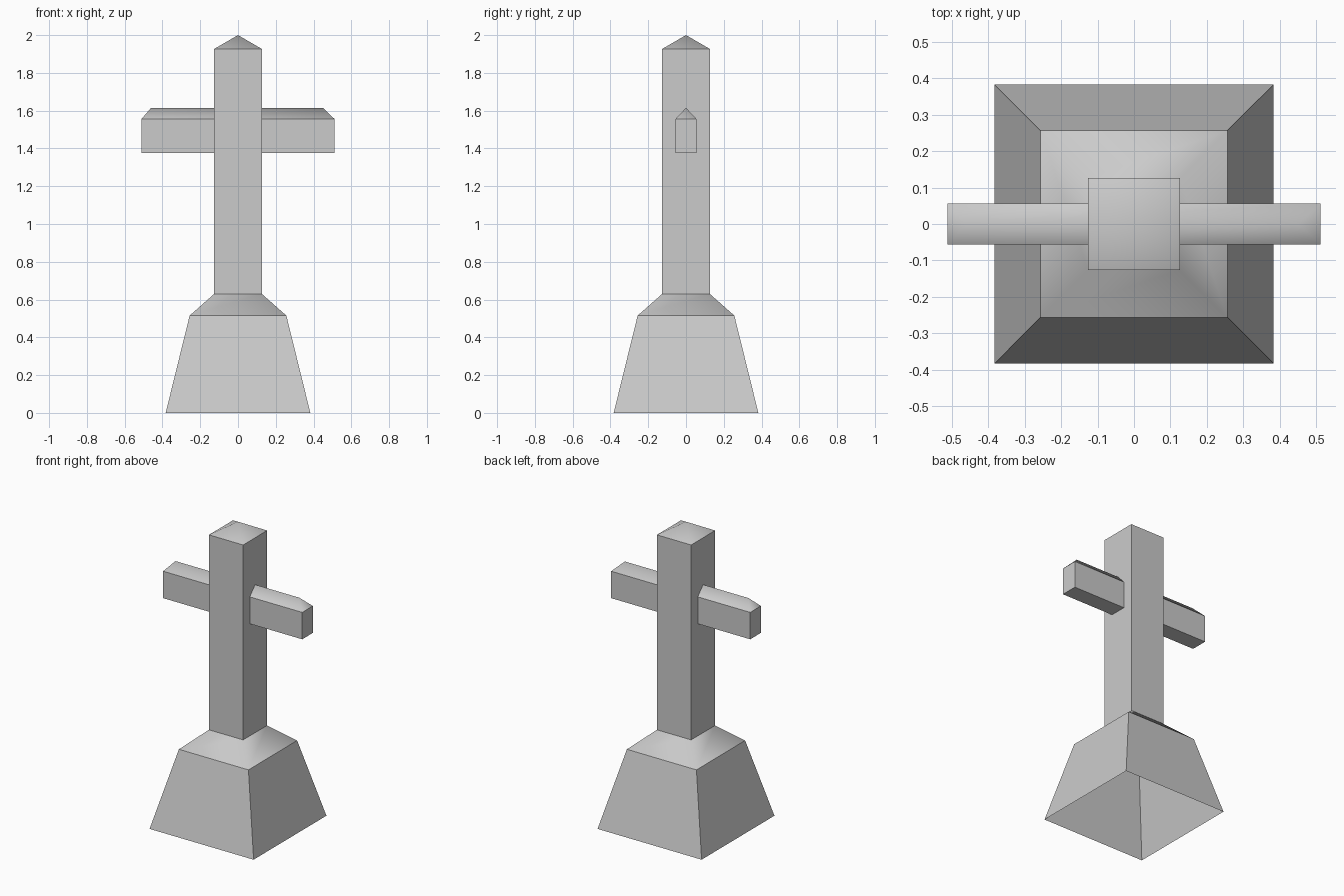
import bpy
import bmesh

if "Cube" in bpy.data.objects:
    bpy.data.objects.remove(bpy.data.objects["Cube"], do_unlink=True)

# One plain stone colour for everything
STONE = (0.6, 0.6, 0.6, 1)
stone = bpy.data.materials.new("grey stone")
stone.use_nodes = True
stone.diffuse_color = STONE
stone.node_tree.nodes["Principled BSDF"].inputs["Base Color"].default_value = STONE


def rectangle(bm, x, y, z):
    """Ring of four vertices, anticlockwise from above."""
    return [bm.verts.new((sx * x, sy * y, z))
            for sx, sy in ((-1, -1), (1, -1), (1, 1), (-1, 1))]


def bridge(bm, low, high):
    """Side faces between two rings."""
    for i in range(4):
        j = (i + 1) % 4
        bm.faces.new((low[i], low[j], high[j], high[i]))


def finish(bm, name):
    """Blend the sloping weathered faces softly; keep the walls flat and crisp."""
    bm.normal_update()
    for f in bm.faces:
        f.smooth = f.normal.z > 0.4
    for e in bm.edges:
        e.smooth = all(f.smooth for f in e.link_faces)
    mesh = bpy.data.meshes.new(name)
    bm.to_mesh(mesh)
    bm.free()
    mesh.materials.append(stone)
    obj = bpy.data.objects.new(name, mesh)
    bpy.context.collection.objects.link(obj)
    return obj


POST = 0.126
SHOULDER_TOP = 0.63

# Tapered plinth with sloping shoulder, open underneath
bm = bmesh.new()
rings = [rectangle(bm, h, h, z)
         for h, z in ((0.383, 0), (0.256, 0.515), (POST, SHOULDER_TOP))]
for low, high in zip(rings, rings[1:]):
    bridge(bm, low, high)
finish(bm, "plinth")

# Square post with a low pyramid cap
bm = bmesh.new()
foot = rectangle(bm, POST, POST, SHOULDER_TOP)
eave = rectangle(bm, POST, POST, 1.927)
bridge(bm, foot, eave)
peak = bm.verts.new((0, 0, 2))
for i in range(4):
    bm.faces.new((eave[i], eave[(i + 1) % 4], peak))
finish(bm, "post")

# Crossbar with a hipped roof-shaped top
bm = bmesh.new()
under = rectangle(bm, 0.512, 0.056, 1.376)
eave = rectangle(bm, 0.512, 0.056, 1.555)
bm.faces.new(reversed(under))
bridge(bm, under, eave)
left_end, right_end = (bm.verts.new((x, 0, 1.615)) for x in (0.45, -0.46))
bm.faces.new((eave[0], eave[1], left_end, right_end))
bm.faces.new((eave[1], eave[2], left_end))
bm.faces.new((eave[2], eave[3], right_end, left_end))
bm.faces.new((eave[3], eave[0], right_end))
finish(bm, "crossbar")
